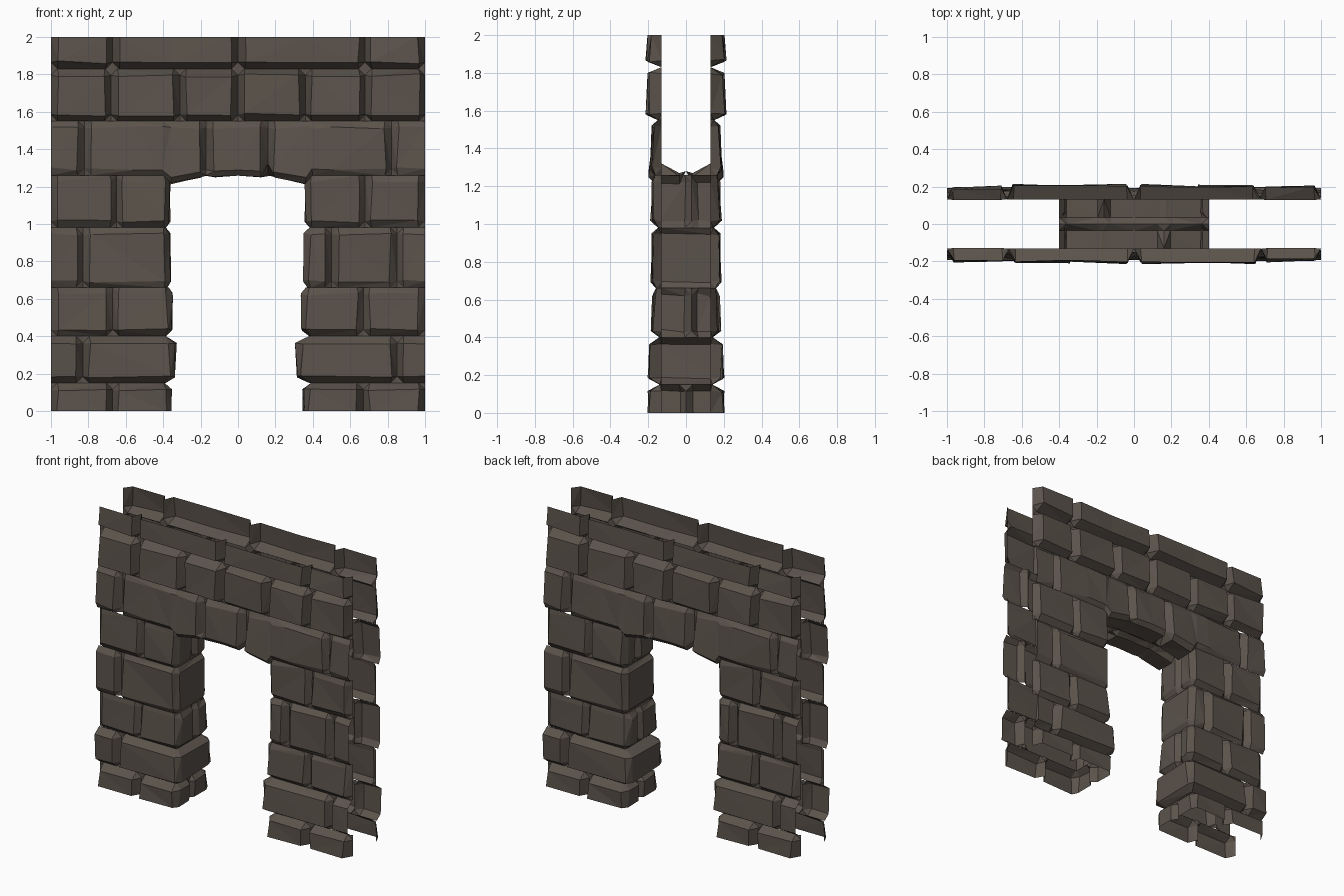
import bpy, bmesh, math, random

cube = bpy.data.objects.get("Cube")
if cube:
    bpy.data.objects.remove(cube)

stone = bpy.data.materials.new("dark_brown_stone")
stone.use_nodes = True
colour = (0.105, 0.086, 0.071, 1)
stone.diffuse_color = colour
stone.node_tree.nodes["Principled BSDF"].inputs["Base Color"].default_value = colour

BACK = 0.125     # depth of the back of the stones
JOINT = 0.13     # depth of upright joints
DOOR = 0.40      # half width of the doorway at the joints
BEVEL = 0.035
JITTER = 0.008

# course heights, joint depth at each height, face depth and inward lean of each course
HEIGHTS = [0, 0.15, 0.40, 0.66, 0.98, 1.26, 1.55, 1.83, 2]
GROOVES = [None, 0.14, 0.142, 0.16, 0.148, 0.168, 0.15, 0.13, None]
DEPTHS = [0.2, 0.196, 0.182, 0.184, 0.184, 0.192, 0.208, 0.207]
LEAN = [1, 1, 0.95, 0.96, 0.96, 0.91, 0.95, 0.96]
# courses whose end stones finish in a joint; the others are cut through a stone
END_JOINT = [True, False, True, False, True, False, True, True]


def wobble():
    return random.uniform(-JITTER, JITTER)


def strip(row, cuts, start, end=None, extra=()):
    """Plan points along a front face: (outer point, back point, is_joint)."""
    stops = [(x, False) for x in extra]
    for c in cuts:
        stops += [(c - BEVEL, False), (c, True), (c + BEVEL, False)]
    for x in (start, end):
        if x is not None:
            stops.append((x, END_JOINT[row]))
            if END_JOINT[row]:
                stops.append((x - math.copysign(BEVEL, x), False))
    pts = []
    for x, joint in sorted(stops):
        depth = DEPTHS[row] - (0.008 if abs(x) > 0.7 else 0)
        pts.append(((x, -(JOINT if joint else depth)), (x, -BACK), joint))
    return pts


def ring(pts, z, row, groove=None, lean=1):
    """One level of a course; groove None means the outer level."""
    out = []
    for (ox, oy), (bx, by), joint in pts:
        if joint:
            out.append((ox, oy, z))
        elif groove is not None:
            t = (groove - BACK) / (DEPTHS[row] - BACK)
            out.append((bx + (ox - bx) * t, by + (oy - by) * t, z))
        else:
            jx = 0 if abs(ox) > 0.99 else wobble()
            jz = 0 if z in (0, 2) else wobble()
            out.append((ox + jx, oy * lean + wobble(), z + jz))
    return out


def skin(bm, rings):
    rows = [[bm.verts.new(p) for p in r] for r in rings]
    for lo, hi in zip(rows, rows[1:]):
        for i in range(len(lo) - 1):
            bm.faces.new((lo[i], lo[i + 1], hi[i + 1], hi[i]))


def course(bm, row, pts):
    z0, z1 = HEIGHTS[row], HEIGHTS[row + 1]
    g0, g1 = GROOVES[row], GROOVES[row + 1]
    rings = []
    if g0 is not None:
        rings.append(ring(pts, z0, row, g0))
    rings.append(ring(pts, z0 if g0 is None else z0 + BEVEL, row))
    rings.append(ring(pts, z1 if g1 is None else z1 - BEVEL, row, lean=LEAN[row]))
    if g1 is not None:
        rings.append(ring(pts, z1, row, g1))
    skin(bm, rings)


def finish(bm, name):
    bmesh.ops.remove_doubles(bm, verts=bm.verts, dist=0.0001)
    bmesh.ops.triangulate(bm, faces=bm.faces)
    mesh = bpy.data.meshes.new(name)
    bm.to_mesh(mesh)
    bm.free()
    mesh.materials.append(stone)
    return add(mesh, name)


def add(mesh, name):
    ob = bpy.data.objects.new(name, mesh)
    bpy.context.collection.objects.link(ob)
    return ob


# Door piers: each course runs along the front, round the jamb and along the back
FRONT_CUTS = [[-0.67], [-0.83], [-0.67], [-0.83], [-0.65]]
REAR_CUTS = [[-0.67], [-0.85], [-0.67], [-0.85, -0.5], [-0.68]]


def pier(name, jambs, jamb_cuts):
    random.seed(4)
    bm = bmesh.new()
    for row, (jx, cut) in enumerate(zip(jambs, jamb_cuts)):
        d = DEPTHS[row]
        front = strip(row, FRONT_CUTS[row], -1)
        rear = [((ox, -oy), (bx, -by), j) for (ox, oy), (bx, by), j
                in reversed(strip(row, REAR_CUTS[row], -1))]
        jamb = [((jx - 0.03, -d), (-DOOR, -BACK), False),
                ((jx, -d + 0.045), (-DOOR, -BACK + 0.01), False)]
        if cut is not None:
            jamb += [((jx, cut - BEVEL), (-DOOR, cut - BEVEL), False),
                     ((-DOOR + 0.01, cut), (-DOOR, cut), True),
                     ((jx, cut + BEVEL), (-DOOR, cut + BEVEL), False)]
        jamb += [((jx, d - 0.045), (-DOOR, BACK - 0.01), False),
                 ((jx - 0.03, d), (-DOOR, BACK), False)]
        course(bm, row, front + jamb + rear)
    return finish(bm, name)


pier("left_pier", [-0.36, -0.335, -0.35, -0.362, -0.362], [0, None, 0.03, None, 0.03])
right = pier("right_pier", [-0.35, -0.312, -0.338, -0.352, -0.357],
             [0, None, -0.03, None, -0.03])
right.rotation_euler.z = math.pi

# Upper wall: two plain courses over a lintel course that turns under the arch
random.seed(9)
bm = bmesh.new()
course(bm, 6, strip(6, [-0.68, -0.31, 0, 0.36, 0.68], -1, 1))
course(bm, 7, strip(7, [-0.67, 0, 0.68], -1, 1, (-0.35, 0.35)))


def arch(x):
    return 1.258 - 0.3 * x * x


LINTEL = 5
pts = strip(LINTEL, [-0.82, -0.17, 0.16, 0.82], -1, 1,
            (-DOOR, -0.36, 0, 0.36, DOOR, -0.55, 0.5))
z0, z1 = HEIGHTS[LINTEL], HEIGHTS[LINTEL + 1]
bottom = ring(pts, z0, LINTEL, GROOVES[LINTEL])
lower = ring(pts, z0 + BEVEL, LINTEL)
soffit = []
for i, (o, (x, y), joint) in enumerate(pts):
    if abs(x) < DOOR - 0.01:
        # only one joint opens right through to the underside
        rise = wobble() * 0.5
        if joint:
            rise = 0.07 if x > 0 else 0.01
        bottom[i] = (x, -JOINT if joint and x > 0 else -0.165, arch(x) + rise)
        lower[i] = (lower[i][0], lower[i][1], arch(x) + 0.03 + max(rise, 0))
    if abs(x) <= DOOR:
        soffit.append(bottom[i])
upper = ring(pts, z1 - BEVEL, LINTEL, lean=LEAN[LINTEL])
skin(bm, [bottom, lower, upper, ring(pts, z1, LINTEL, GROOVES[LINTEL + 1])])

# Underside of the lintel, as far as the middle joint
middle = [(x, 0, 1.28) for x, y, z in soffit]
inner = [(x, -BEVEL, min(z, 1.27) + wobble() * 0.5) for x, y, z in soffit]
skin(bm, [middle, inner, soffit])
front_wall = finish(bm, "front_upper_wall")

rear_wall = add(front_wall.data, "rear_upper_wall")
rear_wall.rotation_euler.z = math.pi
